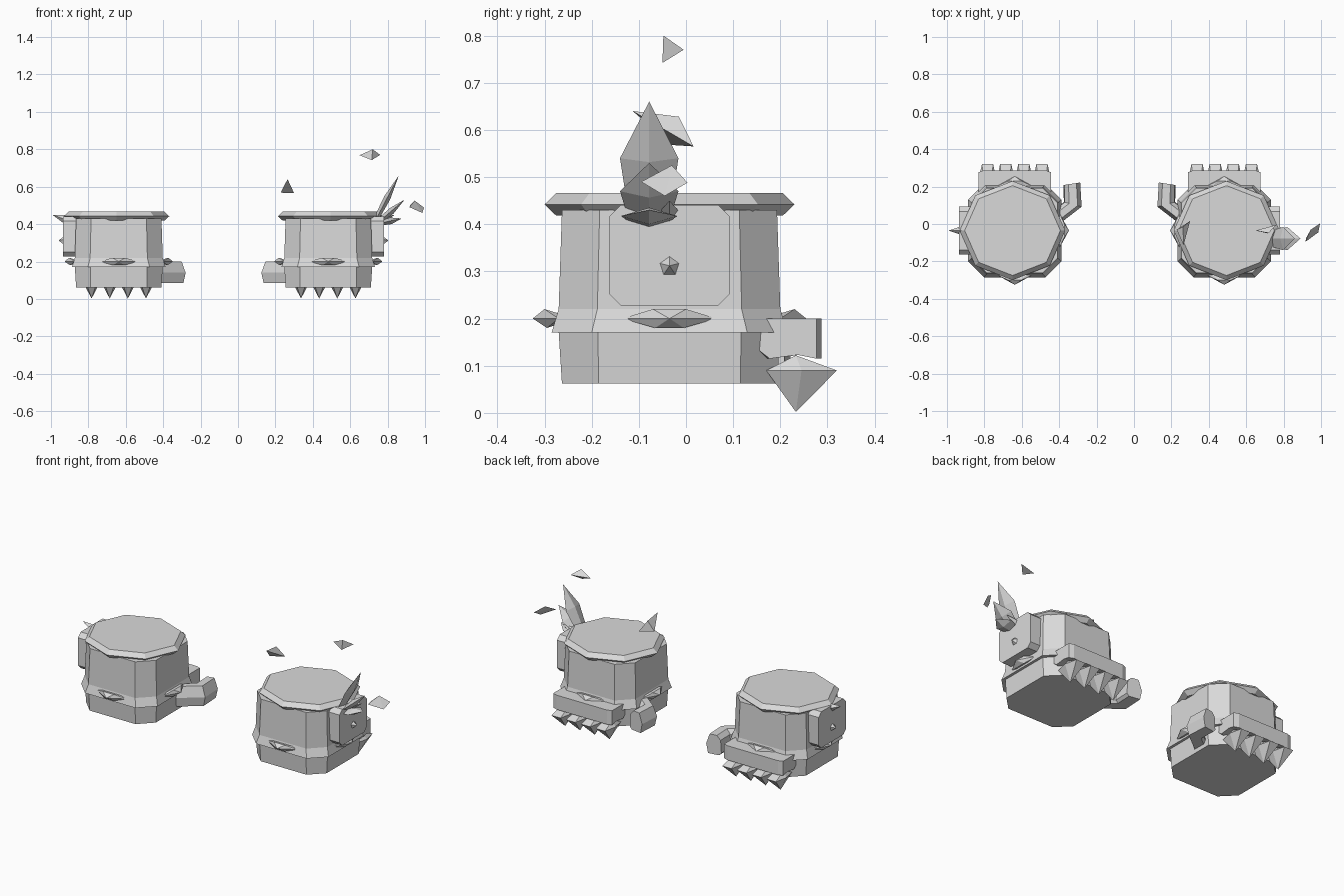
import bpy, bmesh, math
from mathutils import Vector

if "Cube" in bpy.data.objects:
    bpy.data.objects.remove(bpy.data.objects["Cube"], do_unlink=True)

metal = bpy.data.materials.new("pale_grey")
metal.use_nodes = True
GREY = (0.7, 0.7, 0.7, 1)
metal.diffuse_color = GREY
metal.node_tree.nodes["Principled BSDF"].inputs["Base Color"].default_value = GREY

MID_X, OFFSET, CY = -0.0775, 0.56, -0.035


def finish(name, bm):
    bmesh.ops.recalc_face_normals(bm, faces=bm.faces)
    mesh = bpy.data.meshes.new(name)
    bm.to_mesh(mesh)
    bm.free()
    mesh.materials.append(metal)
    ob = bpy.data.objects.new(name, mesh)
    bpy.context.collection.objects.link(ob)
    return ob


def loft(name, rings):
    """Bridge a list of equal-sized point rings and cap both ends."""
    bm = bmesh.new()
    loops = [[bm.verts.new(p) for p in ring] for ring in rings]
    n = len(loops[0])
    for a, b in zip(loops, loops[1:]):
        for i in range(n):
            j = (i + 1) % n
            bm.faces.new((a[i], a[j], b[j], b[i]))
    bm.faces.new(loops[0])
    bm.faces.new(loops[-1])
    return finish(name, bm)


def hull(name, points):
    bm = bmesh.new()
    for p in points:
        bm.verts.new(p)
    res = bmesh.ops.convex_hull(bm, input=bm.verts)
    junk = {g for g in res["geom_interior"] + res["geom_unused"] if isinstance(g, bmesh.types.BMVert)}
    bmesh.ops.delete(bm, geom=list(junk), context='VERTS')
    bmesh.ops.dissolve_limit(bm, angle_limit=0.01, verts=bm.verts, edges=bm.edges)
    return finish(name, bm)


def chamfered(h, flat, z):
    """Square with cut corners, flat is the half length of each side."""
    pts = [(h, -flat), (h, flat), (flat, h), (-flat, h),
           (-h, flat), (-h, -flat), (-flat, -h), (flat, -h)]
    return [(x, CY + y, z) for x, y in pts]


def octagon(rx, ry, z, shift=0.012):
    return [(shift + rx * math.cos(k * math.pi / 4), CY + ry * math.sin(k * math.pi / 4), z)
            for k in range(8)]


def gauntlet(side):
    """Local +x points outward, away from the other gauntlet."""
    tag = "left_" if side > 0 else "right_"
    parts = []

    # lower fist band and flared upper sleeve
    parts.append(loft(tag + "fist_band", [chamfered(.228, .15, .062), chamfered(.235, .152, .172)]))
    parts.append(loft(tag + "sleeve", [chamfered(.25, .165, .17), chamfered(.235, .153, .22),
                                       chamfered(.228, .148, .43)]))
    # bevelled octagonal rim
    parts.append(loft(tag + "rim", [octagon(.255, .24, .418), octagon(.282, .265, .442),
                                    octagon(.256, .24, .466)]))

    # pointed ridge in the middle of each side
    for k, name in enumerate(("outer", "back", "inner", "front")):
        a = k * math.pi / 2
        out, along = Vector((math.cos(a), math.sin(a), 0)), Vector((-math.sin(a), math.cos(a), 0))
        pts = []
        for s, d, z in ((0, .29, .2), (.1, .235, .2), (.035, .265, .22), (.03, .26, .18),
                        (.1, .2, .2)):
            for m in (-1, 1):
                pts.append(out * d + along * s * m + Vector((0, CY, z)))
        parts.append(hull(tag + name + "_ridge", pts))

    # outer plate with cut corners
    def plate_ring(x, hy, hz, c):
        pts = [(hy, hz - c), (hy - c, hz), (c - hy, hz), (-hy, hz - c),
               (-hy, c - hz), (c - hy, -hz), (hy - c, -hz), (hy, c - hz)]
        return [(x, CY + y, .334 + z) for y, z in pts]
    parts.append(loft(tag + "outer_plate", [plate_ring(.2, .128, .107, .025),
                                            plate_ring(.297, .128, .107, .025)]))
    # five-sided stud and a small spike on the plate
    stud = [(.29, CY + .027 * math.sin(k * math.tau / 5), .31 + .027 * math.cos(k * math.tau / 5))
            for k in range(5)]
    parts.append(hull(tag + "plate_stud", stud + [(.322, CY, .312)]))
    parts.append(hull(tag + "plate_spike", [(.22, CY - .018, .43), (.22, CY + .018, .43),
                                            (.295, CY, .405), (.29, CY, .448), (.355, CY, .45),
                                            (.3, CY - .018, .43), (.3, CY + .018, .43)]))

    # knuckle guard
    guard = [(.14, .2), (.287, .2), (.287, .115), (.24, .123), (.17, .115), (.14, .135)]
    parts.append(loft(tag + "knuckle_guard", [[(x, y * f + .22 * (1 - f), z) for y, z in guard]
                                              for x, f in ((-.193, .85), (-.165, 1), (.165, 1), (.193, .85))]))
    # knuckle spikes
    for i in range(4):
        cx = (i - 1.5) * .097
        ring = [(cx + sx * .03, .245 + sy * .075, .09) for sx in (-1, 1) for sy in (-1, 1)]
        ring += [(cx - .046, .245, .09), (cx + .046, .245, .09)]
        parts.append(hull(tag + "knuckle_spike_%d" % (i + 1),
                          ring + [(cx, .233, .002), (cx - .02, .233, .122), (cx + .02, .233, .122)]))

    # bent thumb, two segments
    def slab(p, n, w):
        """Cross-section at p, spread along the plan direction n."""
        prof = ((-1, .1), (-.9, .175), (-.4, .2), (.55, .2), (1, .14), (.75, .085), (-.7, .085))
        return [(p[0] + n[0] * w * s, p[1] + n[1] * w * s, z) for s, z in prof]
    parts.append(loft(tag + "thumb", [slab((-.2, .02), (-.7, -.7), .04),
                                      slab((-.31, .105), (-.95, -.25), .05),
                                      slab((-.305, .215), (-1, .15), .045)]))

    # place and mirror
    for ob in parts:
        for v in ob.data.vertices:
            v.co.x = MID_X + side * (OFFSET + v.co.x)
        if side < 0:
            ob.data.flip_normals()


for side in (-1, 1):
    gauntlet(side)


# flat crystals growing from the left gauntlet
def crystal(name, base, tip, wide, thick):
    base, tip = Vector(base), Vector(tip)
    d = (tip - base).normalized()
    across = Vector((0, 1, 0))
    up = d.cross(across)
    pts = [tip]
    for t, f in ((0, .7), (.5, 1)):
        c = base.lerp(tip, t)
        pts += [c + across * wide * f, c - across * wide * f, c + up * thick * f, c - up * thick * f]
    hull(name, pts)


crystal("tall_crystal", (.735, -.078, .42), (.86, -.078, .66), .062, .018)
crystal("middle_crystal", (.75, -.078, .41), (.89, -.078, .53), .062, .018)
crystal("low_crystal", (.76, -.078, .405), (.875, -.078, .43), .06, .018)

# floating shards
hull("outer_shard", [(.917, -.095, .49), (.945, -.03, .525), (.995, .003, .488),
                     (.985, -.045, .46), (.92, -.075, .5)])
hull("upper_shard", [(.65, -.035, .768), (.72, -.048, .8), (.76, -.005, .77), (.715, -.05, .742)])
hull("inner_shard", [(.265, -.113, .64), (.262, -.015, .628), (.3, .016, .565), (.228, -.03, .568)])
